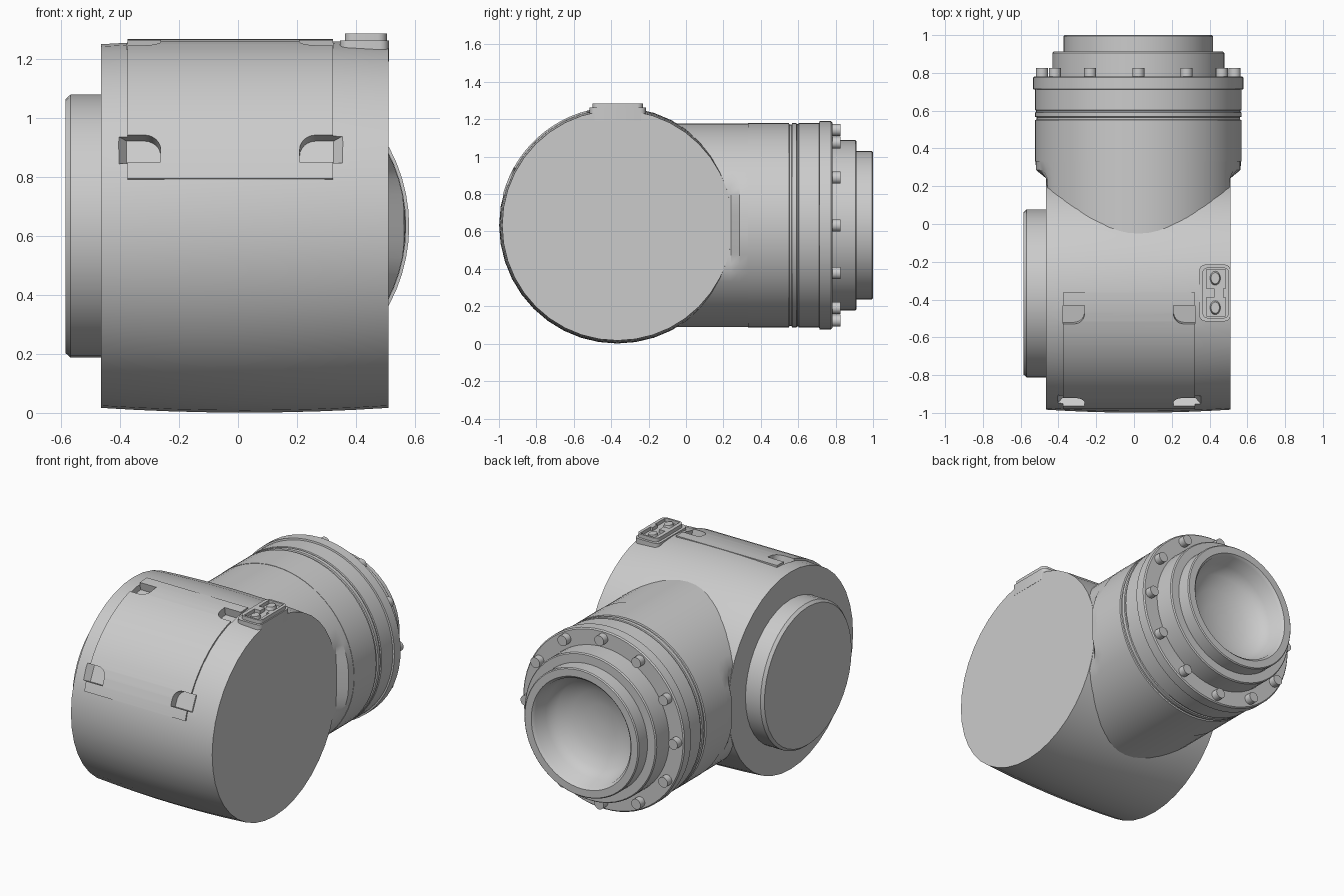
import bpy, bmesh
from math import cos, sin, pi, radians
from mathutils import Vector, Matrix

if "Cube" in bpy.data.objects:
    bpy.data.objects.remove(bpy.data.objects["Cube"])

CY, CZ = -0.367, 0.633      # axis of the big drum (runs along x)
TX = 0.023                  # axis of the outlet tube (runs along y)


def finish(name, bm, angle=35):
    bmesh.ops.remove_doubles(bm, verts=bm.verts, dist=1e-5)
    bmesh.ops.recalc_face_normals(bm, faces=bm.faces)
    me = bpy.data.meshes.new(name)
    bm.to_mesh(me)
    bm.free()
    ob = bpy.data.objects.new(name, me)
    bpy.context.collection.objects.link(ob)
    smooth(ob, angle)
    return ob


def smooth(ob, angle=35):
    bpy.ops.object.select_all(action='DESELECT')
    ob.select_set(True)
    bpy.context.view_layer.objects.active = ob
    bpy.ops.object.shade_smooth_by_angle(angle=radians(angle))


def skin(bm, rings, closed=True):
    """Bridge successive rings of points and cap both ends."""
    vs = [[bm.verts.new(p) for p in r] for r in rings]
    n = len(rings[0])
    for a, b in zip(vs, vs[1:]):
        for i in range(n):
            j = (i + 1) % n
            bm.faces.new((a[i], a[j], b[j], b[i]))
    bm.faces.new(vs[0])
    bm.faces.new(vs[-1])


def ring_x(r, x, n):
    return [Vector((x, CY + r * cos(2 * pi * i / n), CZ + r * sin(2 * pi * i / n))) for i in range(n)]


def ring_y(r, y, n, lo=-9, hi=9):
    return [Vector((min(hi, max(lo, TX + r * cos(2 * pi * i / n))), y,
                    CZ + r * sin(2 * pi * i / n))) for i in range(n)]


def cut(target, cutters):
    """Subtract the cutters from the target."""
    bpy.ops.object.select_all(action='DESELECT')
    bpy.context.view_layer.objects.active = target
    target.select_set(True)
    for c in cutters:
        m = target.modifiers.new("cut", 'BOOLEAN')
        m.operation, m.solver, m.object = 'DIFFERENCE', 'EXACT', c
        bpy.ops.object.modifier_apply(modifier=m.name)
    smooth(target)


def box(name, lo, hi, bevel=0.0):
    lo, hi = Vector(lo), Vector(hi)
    bm = bmesh.new()
    bmesh.ops.create_cube(bm, size=1, matrix=Matrix.Translation((lo + hi) / 2) @ Matrix.Diagonal((*(hi - lo), 1)))
    if bevel:
        up = [e for e in bm.edges if abs(e.verts[0].co.z - e.verts[1].co.z) > 1e-4]
        bmesh.ops.bevel(bm, geom=up, offset=bevel, segments=4, profile=0.5, affect='EDGES')
    return finish(name, bm)


# Drum housing, slightly barrelled
bm = bmesh.new()
skin(bm, [ring_x(0.632 - 0.016 * ((x - 0.0225) / 0.4875) ** 2, x, 40)
          for x in [-0.465 + 0.975 * i / 8 for i in range(9)]])
drum = finish("drum_housing", bm)

# Round end cover on the left
bm = bmesh.new()
skin(bm, [ring_x(r, x, 40) for r, x in ((0.445, -0.44), (0.445, -0.568), (0.43, -0.585))])
finish("end_cover", bm, 30)

# Access panel wrapped over the upper front of the drum
bm = bmesh.new()
arc = [radians(14.7 + (90.5 - 14.7) * i / 16) for i in range(17)]
section = [(0.634, a) for a in arc] + [(0.56, a) for a in reversed(arc)]
skin(bm, [[Vector((x, CY - r * cos(a), CZ + r * sin(a))) for r, a in section] for x in (-0.375, 0.322)])
panel = finish("access_panel", bm, 30)

# Four finger pockets at the panel corners
cutters = []
for deg, flip in ((24.6, 1), (79.7, -1)):
    for x0, s in ((-0.377, 1), (0.324, -1)):
        a = radians(deg)
        out, tan = Vector((0, -cos(a), sin(a))), Vector((0, sin(a), cos(a)))
        org = Vector((x0, CY, CZ)) + out * 0.632
        ramp = -0.06 if flip == 1 else 0.0
        curve = [(0.06 + 0.055 * sin(t), -0.005 + 0.055 * cos(t)) for t in [pi / 2 * i / 6 for i in range(7)]]
        rings = []
        for w, edge in ((-0.05, 0.0), (0.03, ramp)):
            poly = [(edge, -0.05), (edge, 0.05)] + curve + [(0.115, -0.05)]
            rings.append([org + Vector((s * u, 0, 0)) + tan * (v * flip) + out * w for u, v in poly])
        bm = bmesh.new()
        skin(bm, rings)
        c = finish("pocket_cutter", bm)
        c.hide_render = True
        cutters.append(c)
cut(drum, cutters)
cut(panel, cutters)

# Neck: outlet branch trimmed flush with the drum ends, flaring out to the tube
bm = bmesh.new()
skin(bm, [ring_y(0.545, -0.3, 64, -0.463, 0.508), ring_y(0.545, 0.24, 64, -0.463, 0.508),
          ring_y(0.545, 0.285, 64, -0.518, 0.563), ring_y(0.545, 0.335, 64)])
finish("outlet_neck", bm, 25)

# Outlet tube with grooves, flange, stepped collar and dished mouth
profile = [(0.5, 0.33), (0.547, 0.332), (0.547, 0.55), (0.539, 0.553), (0.539, 0.565), (0.547, 0.568),
           (0.547, 0.59), (0.541, 0.593), (0.541, 0.60), (0.547, 0.603), (0.547, 0.712), (0.557, 0.714),
           (0.557, 0.775), (0.55, 0.782), (0.455, 0.782), (0.455, 0.905), (0.449, 0.912), (0.396, 0.912),
           (0.396, 0.994), (0.39, 1.0), (0.345, 1.0), (0.33, 0.985), (0.315, 0.90), (0.27, 0.85),
           (0.19, 0.81), (0.1, 0.79), (0.02, 0.785)]
bm = bmesh.new()
skin(bm, [ring_y(r, y, 64) for r, y in profile])
finish("outlet_tube", bm)

# Flange bolts
bm = bmesh.new()
for i in range(12):
    t = 2 * pi * i / 12
    m = (Matrix.Translation((TX + 0.51 * cos(t), 0.795, CZ + 0.51 * sin(t)))
         @ Matrix.Rotation(-pi / 2, 4, 'X'))
    bmesh.ops.create_cone(bm, cap_ends=True, segments=16, radius1=0.032, radius2=0.032, depth=0.06, matrix=m)
finish("flange_bolts", bm)

# Terminal block on top with two open wells and a stud in each
block = box("terminal_block", (0.362, -0.50, 1.2), (0.504, -0.23, 1.285), 0.03)
box("terminal_base", (0.346, -0.515, 1.19), (0.511, -0.215, 1.262), 0.03)
wells = [box("well_cutter", (0.385, y - 0.05, 1.264), (0.485, y + 0.05, 1.35)) for y in (-0.292, -0.438)]
wells.append(box("slot_cutter", (0.425, -0.40, 1.264), (0.47, -0.33, 1.35)))
cut(block, wells)
bm = bmesh.new()
for y in (-0.287, -0.443):
    m = Matrix.Translation((0.43, y, 1.267)) @ Matrix.Diagonal((0.75, 1, 1, 1))
    bmesh.ops.create_cone(bm, cap_ends=True, segments=16, radius1=0.042, radius2=0.03, depth=0.03, matrix=m)
finish("terminal_studs", bm)

# Remove the helpers
for c in cutters + wells:
    bpy.data.objects.remove(c, do_unlink=True)
